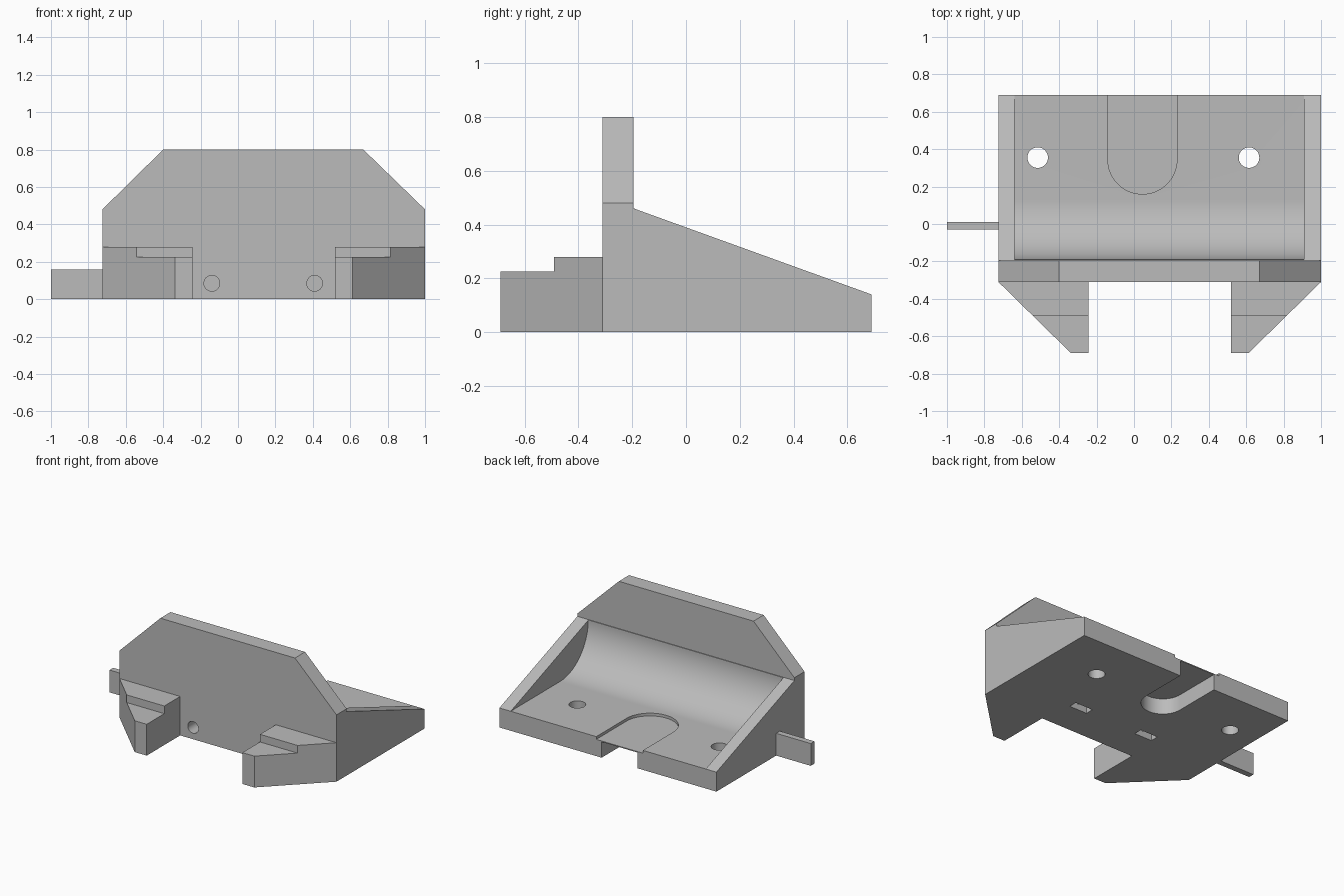
import bpy
import math
from mathutils import Vector

cube = bpy.data.objects.get("Cube")
if cube:
    bpy.data.objects.remove(cube, do_unlink=True)

grey = bpy.data.materials.new("plain grey")
grey.use_nodes = True
GREY = (0.5, 0.5, 0.5, 1)
grey.diffuse_color = GREY
grey.node_tree.nodes["Principled BSDF"].inputs["Base Color"].default_value = GREY


def prism(name, outline, axis, lo, hi):
    """Extrude a 2D outline along an axis; the outline uses the other two axes in order."""
    def place(p, d):
        c = list(p)
        c.insert("xyz".index(axis), d)
        return Vector(c)
    n = len(outline)
    verts = [place(p, d) for d in (lo, hi) for p in outline]
    faces = [list(range(n)), list(range(n, 2 * n))]
    faces += [[i, (i + 1) % n, n + (i + 1) % n, n + i] for i in range(n)]
    mesh = bpy.data.meshes.new(name)
    mesh.from_pydata(verts, [], faces)
    obj = bpy.data.objects.new(name, mesh)
    bpy.context.collection.objects.link(obj)
    mesh.materials.append(grey)
    # make normals point outwards
    bpy.ops.object.select_all(action="DESELECT")
    obj.select_set(True)
    bpy.context.view_layer.objects.active = obj
    bpy.ops.object.mode_set(mode="EDIT")
    bpy.ops.mesh.select_all(action="SELECT")
    bpy.ops.mesh.normals_make_consistent(inside=False)
    bpy.ops.object.mode_set(mode="OBJECT")
    return obj


def arc(cx, cy, r, start, end, steps):
    angles = [math.radians(start + (end - start) * i / steps) for i in range(steps + 1)]
    return [(cx + r * math.cos(a), cy + r * math.sin(a)) for a in angles]


def circle(cx, cy, r):
    return arc(cx, cy, r, 0, 360, 40)[:-1]


def rect(a0, a1, b0, b1):
    return [(a0, b0), (a1, b0), (a1, b1), (a0, b1)]


def cut(target, cutter):
    cutter.hide_render = True
    mod = target.modifiers.new("cut", "BOOLEAN")
    mod.operation = "DIFFERENCE"
    mod.solver = "EXACT"
    mod.object = cutter
    bpy.ops.object.select_all(action="DESELECT")
    target.select_set(True)
    bpy.context.view_layer.objects.active = target
    bpy.ops.object.modifier_apply(modifier=mod.name)
    bpy.data.objects.remove(cutter, do_unlink=True)


LEFT, RIGHT = 1.0, -0.725
FRONT, PLATE_BACK, BACK = -0.31, -0.195, 0.69
FLOOR = 0.14

# Upright plate with chamfered top corners
plate = prism("upright_plate",
              [(RIGHT, 0), (LEFT, 0), (LEFT, 0.48), (0.67, 0.8), (-0.4, 0.8), (RIGHT, 0.48)],
              "y", FRONT, PLATE_BACK)

# Floor with a concave sweep up to the plate
floor = prism("curved_floor",
              [(PLATE_BACK, 0), (BACK, 0), (BACK, FLOOR)]
              + arc(0.13, 0.46, 0.32, 270, 180, 32) + [(PLATE_BACK, 0.46)],
              "x", -0.64, 0.91)

# Sloping side walls
slope = [(PLATE_BACK, 0), (BACK, 0), (BACK, FLOOR), (PLATE_BACK, 0.46)]
walls = [prism("right_side_wall", slope, "x", RIGHT, -0.64),
         prism("left_side_wall", slope, "x", 0.91, LEFT)]

# Vertical screw holes
for x in (-0.515, 0.615):
    cut(floor, prism("hole_cutter", circle(x, 0.355, 0.055), "z", -0.1, 0.5))

# Stepped slot with a thin web between the wide top and narrow bottom
for r, lo, hi in ((0.185, 0.12, 0.5), (0.142, -0.1, 0.113)):
    outline = arc(0.045, 0.345, r, 180, 360, 32) + [(0.045 + r, 0.9), (0.045 - r, 0.9)]
    cut(floor, prism("slot_cutter", outline, "z", lo, hi))

# Front bores, each meeting a nut pocket open at the bottom
for x in (-0.14, 0.41):
    cut(plate, prism("bore_cutter", circle(x, 0.085, 0.042), "y", -0.5, 0.0))
    cut(floor, prism("bore_cutter", circle(x, 0.085, 0.042), "y", -0.5, -0.04))
    cut(floor, prism("pocket_cutter", rect(x - 0.07, x + 0.07, -0.075, -0.015), "z", -0.1, 0.145))

# Stepped front feet, mirrored about the body centre
MID = (LEFT + RIGHT) / 2
feet = []
for name, s in (("left", 1), ("right", -1)):
    outline = [(MID + s * dx, y) for dx, y in
               ((0.38, FRONT), (0.8625, FRONT), (0.475, BACK * -1), (0.38, BACK * -1))]
    foot = prism(name + "_front_foot", outline, "z", 0, 0.28)
    cut(foot, prism("step_cutter", rect(-2, 2, -1, -0.49), "z", 0.225, 0.5))
    feet.append(foot)

# Side tab
tab = prism("side_tab", rect(-1.0, RIGHT, -0.03, 0.012), "z", 0, 0.16)

# Smooth curves, sharp edges
bpy.ops.object.select_all(action="DESELECT")
for obj in [plate, floor, tab] + walls + feet:
    obj.select_set(True)
bpy.context.view_layer.objects.active = floor
bpy.ops.object.shade_smooth_by_angle(angle=math.radians(30))
